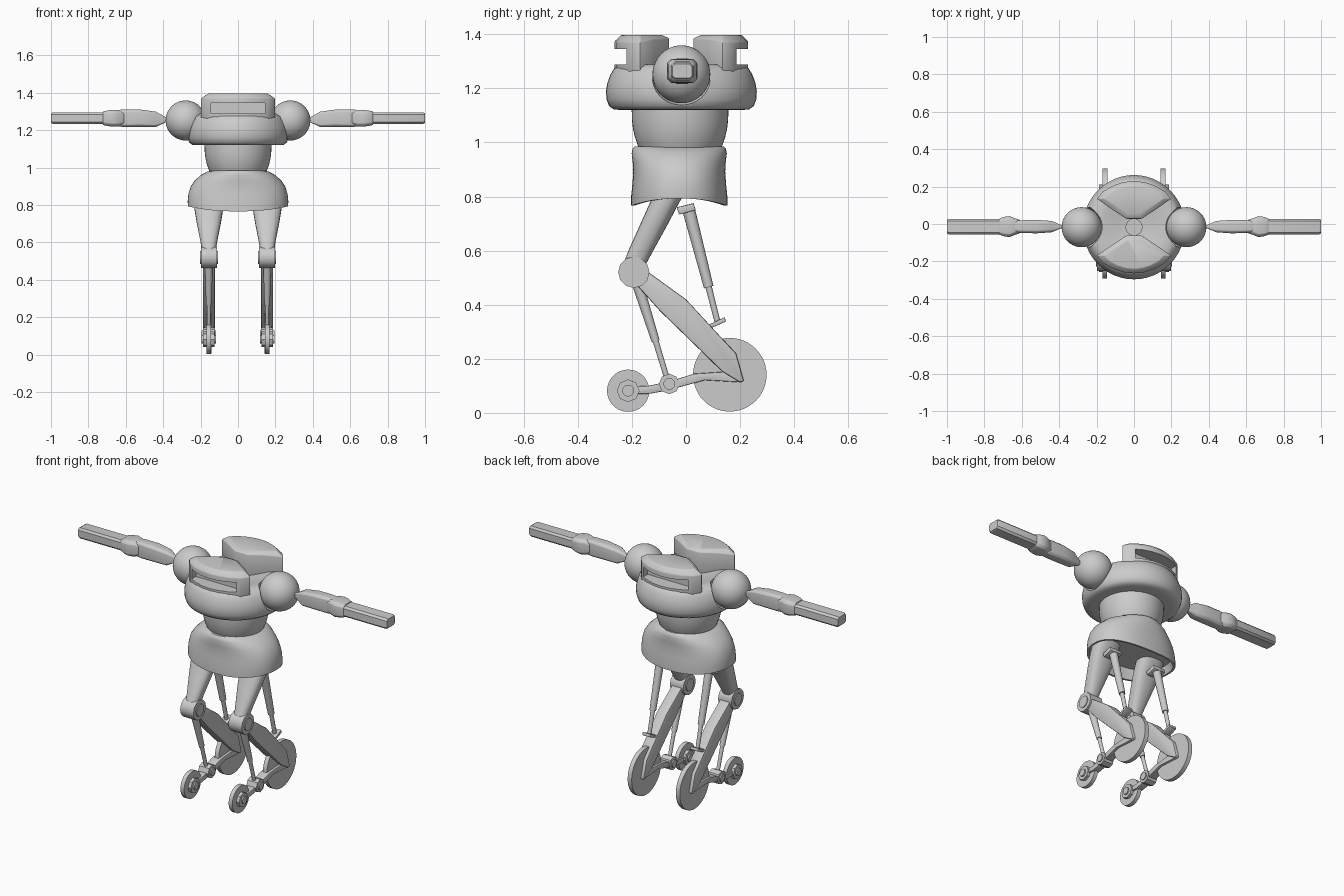
import bpy, bmesh, math
from mathutils import Vector

grey = bpy.data.materials.new("plain grey")
grey.diffuse_color = (0.6, 0.6, 0.6, 1)
CY = -0.017  # body centre line in y


def finish(name, bm, bevel=0.0, angle=35):
    bmesh.ops.recalc_face_normals(bm, faces=bm.faces)
    me = bpy.data.meshes.new(name)
    bm.to_mesh(me)
    bm.free()
    ob = bpy.data.objects.new(name, me)
    bpy.context.collection.objects.link(ob)
    me.materials.append(grey)
    if bevel:
        m = ob.modifiers.new("bevel", 'BEVEL')
        m.width, m.segments, m.limit_method = bevel, 2, 'ANGLE'
        apply(ob, m)
    shade(ob, angle)
    return ob


def shade(ob, angle=35):
    ob.data.shade_smooth()
    ob.data.set_sharp_from_angle(angle=math.radians(angle))


def apply(ob, mod):
    bpy.context.view_layer.objects.active = ob
    bpy.ops.object.modifier_apply(modifier=mod.name)


def cut(ob, cutter):
    m = ob.modifiers.new("cut", 'BOOLEAN')
    m.operation, m.object, m.solver = 'DIFFERENCE', cutter, 'EXACT'
    apply(ob, m)
    bpy.data.objects.remove(cutter)
    shade(ob)


def loft(name, rings, bevel=0.0, angle=35):
    bm = bmesh.new()
    vs = [[bm.verts.new(p) for p in r] for r in rings]
    n = len(vs[0])
    for a, b in zip(vs, vs[1:]):
        for i in range(n):
            bm.faces.new((a[i], a[(i + 1) % n], b[(i + 1) % n], b[i]))
    bm.faces.new(vs[0])
    bm.faces.new(vs[-1])
    return finish(name, bm, bevel, angle)


def oval(cx, cy, z, rx, ry, n=48, p=2.0, dip=0.0):
    out = []
    for i in range(n):
        a = 2 * math.pi * i / n
        c, s = math.cos(a), math.sin(a)
        out.append((cx + rx * math.copysign(abs(c) ** (2 / p), c),
                    cy + ry * math.copysign(abs(s) ** (2 / p), s), z - dip * s * s))
    return out


def ball(name, c, r):
    bm = bmesh.new()
    bmesh.ops.create_uvsphere(bm, u_segments=40, v_segments=24, radius=r)
    bmesh.ops.translate(bm, verts=bm.verts, vec=c)
    return finish(name, bm)


def rod(name, p0, p1, r0, r1, n=16):
    p0, p1 = Vector(p0), Vector(p1)
    q = (p1 - p0).to_track_quat('Z', 'Y')
    circ = [Vector((math.cos(2 * math.pi * i / n), math.sin(2 * math.pi * i / n), 0)) for i in range(n)]
    return loft(name, [[p0 + q @ (v * r0) for v in circ], [p1 + q @ (v * r1) for v in circ]])


def axle(name, x, y, z, r, half, n):
    return rod(name, (x - half, y, z), (x + half, y, z), r, r, n)


def plate(name, x, half, prof, bevel=0.006):
    return loft(name, [[(x + s * half, y, z) for y, z in prof] for s in (-1, 1)], bevel)


# Upper hull, waist, skirt
hull = loft("upper_hull", [oval(0, CY, z, r * 0.98, r) for r, z in [
    (0.22, 1.12), (0.25, 1.122), (0.268, 1.135), (0.277, 1.16), (0.279, 1.19), (0.274, 1.22),
    (0.263, 1.25), (0.248, 1.275), (0.22, 1.288), (0.17, 1.285), (0.1, 1.268), (0.05, 1.26)]])
for s in (-1, 1):
    cut(hull, ball("shoulder_cutter", (s * 0.28, CY, 1.252), 0.115))
loft("waist", [oval(0, CY - 0.005, z, r, r) for r, z in [
    (0.145, 0.965), (0.157, 0.99), (0.167, 1.02), (0.174, 1.05), (0.178, 1.085), (0.179, 1.13)]])
loft("skirt", [oval(0, -0.025, z, rx, ry, 64, p, d) for z, rx, ry, p, d in [
    (0.985, 0.14, 0.165, 2.0, 0), (0.978, 0.165, 0.172, 2.0, 0), (0.96, 0.2, 0.176, 2.1, 0),
    (0.93, 0.232, 0.172, 2.2, 0.004), (0.9, 0.252, 0.17, 2.3, 0.008), (0.86, 0.265, 0.173, 2.3, 0.012),
    (0.82, 0.269, 0.178, 2.3, 0.02), (0.793, 0.268, 0.178, 2.3, 0.027), (0.793, 0.256, 0.166, 2.3, 0.027),
    (0.835, 0.24, 0.155, 2.3, 0)]])
loft("neck_disc", [oval(0, CY, z, 0.045, 0.045, 32) for z in (1.25, 1.278)])

# Front and back collar blocks, each with a wide slot
for s, label in ((-1, "front"), (1, "back")):
    plan = [(-0.04, 0.045, 1.385), (0.04, 0.045, 1.385), (0.125, 0.1, 1.383), (0.198, 0.152, 1.372),
            (0.165, 0.192, 1.37), (0.11, 0.223, 1.371), (0.055, 0.241, 1.373), (0, 0.247, 1.374),
            (-0.055, 0.241, 1.373), (-0.11, 0.223, 1.371), (-0.165, 0.192, 1.37),
            (-0.198, 0.152, 1.372), (-0.125, 0.1, 1.383)]
    bot = [(x, CY + s * y, 1.25) for x, y, z in plan]
    top = [(x, CY + s * y, z) for x, y, z in plan]
    crown = [(x * 0.8, CY + s * (0.15 + (y - 0.15) * 0.75), 1.397) for x, y, z in plan]
    block = loft(label + "_collar_block", [bot, top, crown], 0.004)
    slot = plate("slot_cutter", 0, 0.145, [(CY + s * 0.165, 1.288), (CY + s * 0.3, 1.288),
                                           (CY + s * 0.3, 1.345), (CY + s * 0.165, 1.345)], 0)
    cut(block, slot)


# Arm cross-section: rectangle with chamfered corners
def arm_ring(s, x, hy, hz, cz=1.264):
    c = 0.35 * min(hy, hz)
    pts = [(hy, hz - c), (hy - c, hz), (-hy + c, hz), (-hy, hz - c),
           (-hy, -hz + c), (-hy + c, -hz), (hy - c, -hz), (hy, -hz + c)]
    return [(s * x, CY + 0.003 + y, cz + z) for y, z in pts]


for s, side in ((-1, "right"), (1, "left")):
    ball(side + "_shoulder", (s * 0.28, CY, 1.252), 0.107)
    loft(side + "_upper_arm", [arm_ring(s, *t) for t in [
        (0.36, 0.008, 0.012, 1.256), (0.39, 0.009, 0.016, 1.256), (0.44, 0.03, 0.041, 1.258),
        (0.52, 0.036, 0.046), (0.6, 0.034, 0.047), (0.65, 0.03, 0.044)]], 0.003)
    loft(side + "_elbow", [arm_ring(s, *t) for t in [
        (0.61, 0.036, 0.034), (0.64, 0.046, 0.045), (0.665, 0.056, 0.045),
        (0.695, 0.052, 0.042), (0.722, 0.042, 0.036)]], 0.003)
    loft(side + "_forearm", [arm_ring(s, *t) for t in [
        (0.69, 0.042, 0.031), (0.99, 0.042, 0.031), (1.0, 0.036, 0.026)]])

    # Leg: thigh, knee, shin and foot links
    X = s * 0.156
    loft(side + "_thigh", [oval(X, cy, z, hx, hy, 24, 2.5) for z, cy, hx, hy in [
        (0.86, -0.04, 0.076, 0.065), (0.78, -0.078, 0.077, 0.054), (0.7, -0.117, 0.064, 0.051),
        (0.6, -0.167, 0.044, 0.046), (0.55, -0.19, 0.036, 0.042)]])
    axle(side + "_knee", X, -0.193, 0.52, 0.058, 0.043, 12)
    axle(side + "_knee_cap", X, -0.193, 0.52, 0.035, 0.048, 12)
    plate(side + "_shin", X, 0.032, [(-0.145, 0.525), (0, 0.42), (0.185, 0.22), (0.214, 0.118),
                                     (0.2, 0.112), (0.135, 0.152), (-0.095, 0.375), (-0.18, 0.47)])
    plate(side + "_foot_bar", X, 0.027, [(-0.05, 0.12), (0.03, 0.145), (0.14, 0.152), (0.205, 0.113),
                                         (0.07, 0.121), (-0.05, 0.088)], 0.004)
    plate(side + "_front_link", X, 0.022, [(-0.2, 0.097), (-0.14, 0.1), (-0.07, 0.115),
                                           (-0.07, 0.082), (-0.14, 0.07), (-0.2, 0.071)], 0.004)

    # Wheels and joints
    axle(side + "_rear_wheel", X, 0.162, 0.141, 0.136, 0.013, 48)
    axle(side + "_front_wheel", X, -0.214, 0.082, 0.078, 0.012, 40)
    axle(side + "_front_hub", X, -0.214, 0.082, 0.042, 0.03, 8)
    axle(side + "_front_hub_cap", X, -0.214, 0.082, 0.022, 0.038, 12)
    axle(side + "_ankle", X, -0.062, 0.107, 0.038, 0.032, 8)
    axle(side + "_ankle_cap", X, -0.062, 0.107, 0.022, 0.039, 12)

    # Rear strut with its mounting tabs
    rod(side + "_rear_cylinder", (X, 0.005, 0.77), (X, 0.084, 0.465), 0.024, 0.018)
    rod(side + "_rear_piston", (X, 0.08, 0.48), (X, 0.117, 0.335), 0.012, 0.011)
    plate(side + "_rear_mount", X, 0.04, [(-0.035, 0.76), (0.028, 0.775), (0.036, 0.75), (-0.025, 0.733)], 0.003)
    plate(side + "_rear_tab", X, 0.025, [(0.075, 0.322), (0.143, 0.354), (0.148, 0.338), (0.085, 0.31)], 0.003)

    # Front strut
    rod(side + "_front_cylinder", (X, -0.18, 0.48), (X, -0.112, 0.265), 0.021, 0.015)
    rod(side + "_front_piston", (X, -0.115, 0.275), (X, -0.068, 0.12), 0.011, 0.01)
